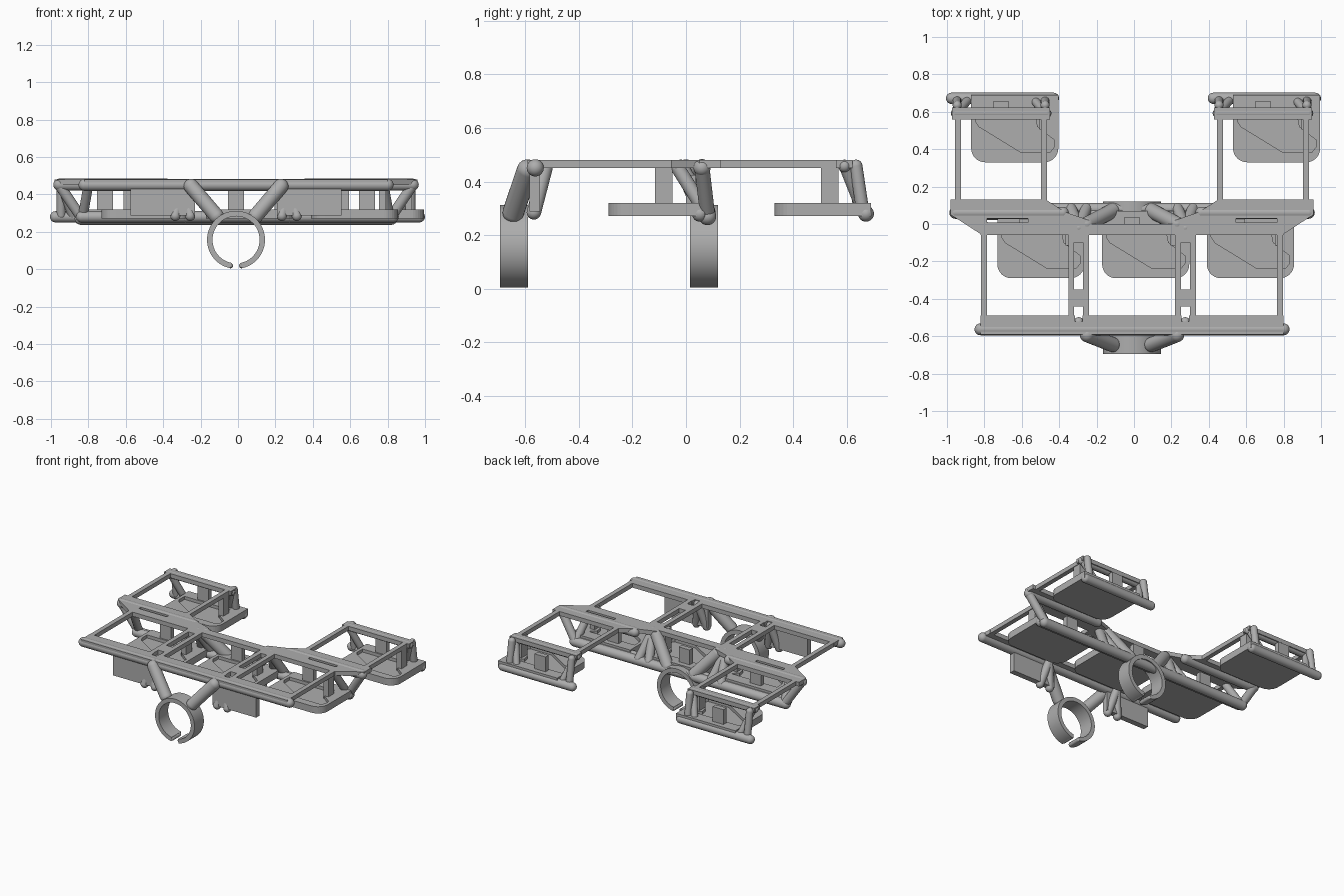
import bpy, bmesh
from math import sin, cos, pi, radians
from mathutils import Vector

if "Cube" in bpy.data.objects:
    bpy.data.objects.remove(bpy.data.objects["Cube"])

mat = bpy.data.materials.new("matte grey")
mat.use_nodes = True
GREY = (0.42, 0.42, 0.42, 1)
mat.diffuse_color = GREY
mat.node_tree.nodes["Principled BSDF"].inputs["Base Color"].default_value = GREY

OX = -0.0105          # frame centre line
TOP, UNDER = 0.48, 0.45


def finish(name, bm, smooth=False):
    bmesh.ops.recalc_face_normals(bm, faces=bm.faces)
    me = bpy.data.meshes.new(name)
    bm.to_mesh(me)
    bm.free()
    me.materials.append(mat)
    ob = bpy.data.objects.new(name, me)
    bpy.context.collection.objects.link(ob)
    if smooth:
        bpy.ops.object.select_all(action='DESELECT')
        ob.select_set(True)
        bpy.context.view_layer.objects.active = ob
        bpy.ops.object.shade_smooth_by_angle(angle=radians(35))
    return ob


def prism(name, pts, z0, z1):
    bm = bmesh.new()
    face = bm.faces.new([bm.verts.new((x + OX, y, z0)) for x, y in pts])
    ext = bmesh.ops.extrude_face_region(bm, geom=[face])
    verts = [v for v in ext["geom"] if isinstance(v, bmesh.types.BMVert)]
    bmesh.ops.translate(bm, verts=verts, vec=(0, 0, z1 - z0))
    return finish(name, bm)


def box(name, x0, x1, y0, y1, z0=UNDER, z1=TOP):
    return prism(name, [(x0, y0), (x1, y0), (x1, y1), (x0, y1)], z0, z1)


def rod(name, a, b, r):
    """Round bar with ball ends."""
    a, b = Vector(a), Vector(b)
    a.x += OX
    b.x += OX
    bm = bmesh.new()
    d = b - a
    bmesh.ops.create_cone(bm, cap_ends=True, segments=24, radius1=r, radius2=r, depth=d.length)
    rot = d.to_track_quat('Z', 'Y').to_matrix()
    bmesh.ops.rotate(bm, verts=bm.verts, matrix=rot)
    bmesh.ops.translate(bm, verts=bm.verts, vec=(a + b) / 2)
    for p in (a, b):
        ball = bmesh.ops.create_uvsphere(bm, u_segments=24, v_segments=12, radius=r)
        bmesh.ops.rotate(bm, verts=ball["verts"], matrix=rot)
        bmesh.ops.translate(bm, verts=ball["verts"], vec=p)
    return finish(name, bm, True)


def cut(ob, cutter):
    mod = ob.modifiers.new("cut", 'BOOLEAN')
    mod.operation, mod.solver, mod.object = 'DIFFERENCE', 'EXACT', cutter
    cutter.hide_render = True
    cutter.hide_viewport = True
    cutter.display_type = 'WIRE'


# Clamp rings, open at the bottom
def ring(name, y0, y1):
    bm = bmesh.new()
    prev = first = None
    n, gap = 56, radians(11)
    for i in range(n + 1):
        t = -pi / 2 + gap + (2 * pi - 2 * gap) * i / n
        sec = [bm.verts.new((OX + r * cos(t), y, 0.157 + r * sin(t)))
               for r, y in ((0.155, y0), (0.155, y1), (0.126, y1), (0.126, y0))]
        if prev:
            for k in range(4):
                bm.faces.new((prev[k], prev[k - 1], sec[k - 1], sec[k]))
        first = first or sec
        prev = sec
    bm.faces.new(first)
    bm.faces.new(prev)
    finish(name, bm, True)
    for side in (-1, 1):
        rod(name + "_lip", (side * 0.03, y0 + 0.014, 0.0185), (side * 0.03, y1 - 0.014, 0.0185), 0.014)


# Tray with rounded front corners and a shallow pocket
POCKET = [(-0.21, 0.1), (-0.21, 0.04), (-0.19, 0.01), (0.03, -0.125), (0.19, -0.125),
          (0.21, -0.1), (0.21, -0.06), (0.17, -0.03), (0.12, 0.01), (0.11, 0.06), (0.15, 0.1)]


def tray(bay, back):
    cx, y0, r = bay + 0.073, back - 0.36, 0.075
    pts = [(cx + 0.233, back), (cx - 0.233, back)]
    for sx, start in ((-1, pi), (1, 1.5 * pi)):
        for i in range(9):
            t = start + pi / 2 * i / 8
            pts.append((cx + sx * (0.233 - r) + r * cos(t), y0 + r + r * sin(t)))
    body = prism("tray", pts, 0.272, 0.32)
    cut(body, prism("pocket_cutter", [(cx + x, y0 + 0.18 + y) for x, y in POCKET], 0.298, 0.36))
    box("tray_middle_post", bay - 0.043, bay + 0.043, back - 0.07, back - 0.035, 0.3, 0.425)
    box("tray_side_post", bay + 0.205, bay + 0.242, back - 0.185, back - 0.12, 0.3, 0.465)
    rod("tray_back_tube", (bay - 0.265, back - 0.018, 0.28), (bay + 0.28, back - 0.018, 0.28), 0.03)


for bay in (-0.56, 0, 0.56):
    tray(bay, 0.07)
for bay in (-0.70, 0.70):
    tray(bay, 0.69)

# Front beam and middle beam of the flat frame
box("front_beam", -0.81, 0.81, -0.592, -0.49)
rod("front_tube", (-0.81, -0.563, 0.451), (0.81, -0.563, 0.451), 0.032)
box("middle_beam", -0.81, 0.81, -0.06, 0.0)
rod("lower_cross_tube", (-0.83, 0.08, 0.27), (0.83, 0.08, 0.27), 0.033)

for s in (-1, 1):
    # Front bay rails and the ladder between them
    for x in (0.245, 0.325, 0.792):
        box("front_rail", s * x - 0.016, s * x + 0.016, -0.5, -0.05)
    for y0, y1 in ((-0.44, -0.35), (-0.1, -0.05)):
        box("ladder_rung", s * 0.285 - 0.05, s * 0.285 + 0.05, y0, y1)
    notch = box("notch_cutter", s * 0.285 - 0.02, s * 0.285 + 0.02, -0.52, -0.47, 0.4, 0.5)
    cut(bpy.data.objects["front_beam"], notch)

    # Shoulder plate with a slot
    plate = prism("shoulder_plate", [(s * x, y) for x, y in (
        (0.23, -0.06), (0.8, -0.06), (0.97, 0.05), (0.97, 0.13),
        (0.46, 0.13), (0.36, 0.065), (0.23, 0.02))], UNDER, TOP)
    cut(plate, box("slot_cutter", s * 0.665 - 0.11, s * 0.665 + 0.11, 0.008, 0.03, 0.4, 0.5))
    rod("shoulder_tube", (s * 0.37, 0.06, 0.452), (s * 0.945, 0.06, 0.452), 0.032)

    # Back bay frame
    for x in (0.47, 0.93):
        box("back_rail", s * x - 0.016, s * x + 0.016, 0.12, 0.57)
    box("back_beam", s * 0.7 - 0.262, s * 0.7 + 0.262, 0.56, 0.622)
    rod("back_beam_tube", (s * 0.7 - 0.245, 0.592, 0.458), (s * 0.7 + 0.245, 0.592, 0.458), 0.024)
    for x in (0.465, 0.935):
        inward = 0.06 if x < 0.7 else -0.06
        rod("back_upright", (s * x, 0.635, 0.458), (s * x, 0.66, 0.29), 0.024)
        rod("back_brace", (s * x, 0.595, 0.455), (s * (x + inward), 0.665, 0.28), 0.023)

    # Struts down from the shoulder to the lower tube
    rod("shoulder_strut", (s * 0.945, 0.06, 0.45), (s * 0.83, 0.08, 0.28), 0.028)
    rod("shoulder_inner_strut", (s * 0.79, -0.03, 0.45), (s * 0.82, 0.08, 0.275), 0.026)
    for dx in (-0.04, 0.04):
        rod("middle_strut", (s * 0.285, -0.02, 0.452), (s * 0.285 + dx, 0.08, 0.285), 0.03)
        rod("front_peg", (s * 0.285, -0.525, 0.45), (s * 0.285 + dx, -0.568, 0.285), 0.027)

    # Upright panel under the front beam
    a, b = sorted((s * 0.22, s * 0.563))
    box("front_panel", a, b, -0.585, -0.545, 0.288, 0.455)

    # Arms holding the clamp rings
    rod("front_ring_arm", (s * 0.24, -0.592, 0.443), (s * 0.105, -0.645, 0.285), 0.04)
    rod("back_ring_arm", (s * 0.24, 0.0, 0.443), (s * 0.105, 0.07, 0.285), 0.04)

ring("front_clamp_ring", -0.695, -0.59)
ring("back_clamp_ring", 0.015, 0.12)
